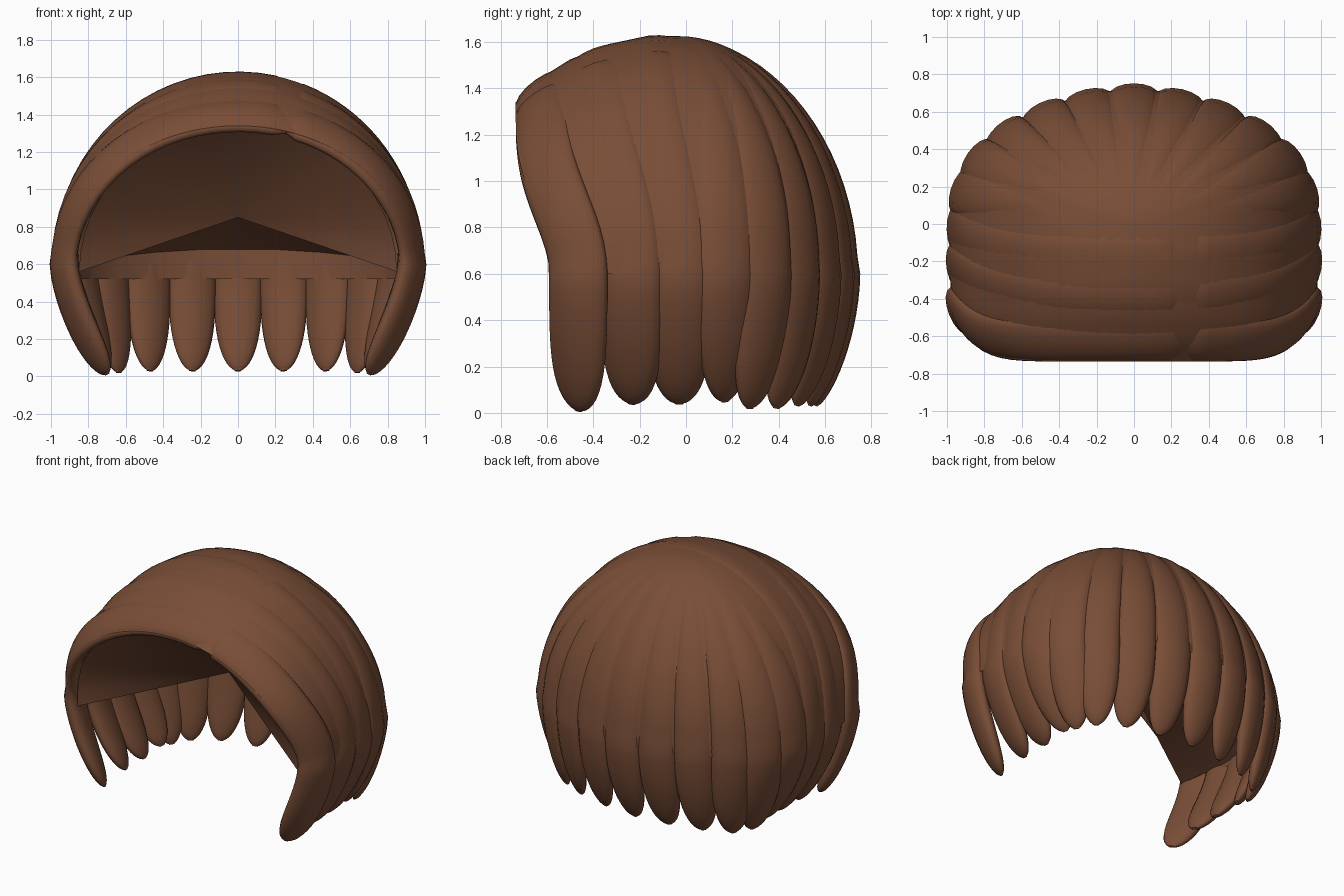
import bpy, bmesh, math
from mathutils import Vector

if "Cube" in bpy.data.objects:
    bpy.data.objects.remove(bpy.data.objects["Cube"])

hair = bpy.data.materials.new("brown_hair")
hair.diffuse_color = (0.19, 0.075, 0.038, 1)
hair.use_nodes = True
hair.node_tree.nodes["Principled BSDF"].inputs["Base Color"].default_value = hair.diffuse_color


def finish(bm, name, angle=60):
    bmesh.ops.remove_doubles(bm, verts=bm.verts, dist=0.0005)
    bmesh.ops.recalc_face_normals(bm, faces=bm.faces)
    me = bpy.data.meshes.new(name)
    bm.to_mesh(me)
    bm.free()
    ob = bpy.data.objects.new(name, me)
    bpy.context.collection.objects.link(ob)
    me.materials.append(hair)
    bpy.ops.object.select_all(action='DESELECT')
    ob.select_set(True)
    bpy.context.view_layer.objects.active = ob
    bpy.ops.object.shade_smooth_by_angle(angle=math.radians(angle))
    return ob


def lerp(a, b, t):
    return a + (b - a) * t


def outward(p):
    # approximate direction away from the head
    b2 = 1.1 if p.y < 0 else 0.55
    return Vector((p.x / 0.9, p.y / b2, max(0, p.z - 0.6))).normalized()


def arc(bx, by, cy, top, t, fan, k=5):
    # point on the arch from the top line (0, cy, top) down to (bx, by, .6)
    s = abs(math.sin(t))
    sx = math.copysign(s ** 1.05 if fan else s, t)
    sy = s ** 1.1 if fan else s ** k
    return Vector((bx * sx, lerp(cy, by, sy), 0.6 + (top - 0.6) * math.cos(t)))


def strand(name, bx, by, cy, top, t0, tip, fan, k=5):
    """One lock: arcs over the dome to (bx, by, .6), then hangs down to the tip."""
    path = []
    nu, nl = 20, 16
    for i in range(nu):
        t = lerp(t0, math.pi / 2, i / nu)
        p = arc(bx, by, cy, top, t, fan, k)
        s = max(0.0, math.sin(t))
        w = lerp(0.035, 0.132, min(1, s * 1.05)) if fan else 0.135
        h = 0.052
        if not fan and i == 0:
            w, h = 0.10, 0.035
        path.append((p, w, h))
    squeeze = 0.26 * (abs(bx) / 0.94) ** 4
    for i in range(nl + 1):
        u = math.sin(i / nl * math.pi / 2)
        fy = 1 - 0.19 * u ** 1.7 if by > 0.25 else 1
        p = Vector((bx * (1 - squeeze * u ** 1.5), by * fy, lerp(0.6, tip, u)))
        r = math.sqrt(max(0.02, 1 - u ** (3.2 if fan else 4.5)))
        path.append((p, (0.132 if fan else 0.137) * r, 0.062 * r))
    bm = bmesh.new()
    rings, n = [], 16
    for i, (p, w, h) in enumerate(path):
        T = (path[min(i + 1, len(path) - 1)][0] - path[max(i - 1, 0)][0]).normalized()
        N = outward(p)
        N = (N - T * N.dot(T)).normalized()
        B = T.cross(N)
        rings.append([bm.verts.new(p + B * w * math.cos(a) + N * h * math.sin(a))
                      for a in (2 * math.pi * j / n for j in range(n))])
    for a, b in zip(rings, rings[1:]):
        for j in range(n):
            bm.faces.new((a[j], a[(j + 1) % n], b[(j + 1) % n], b[j]))
    bm.faces.new(rings[0])
    bm.faces.new(rings[-1])
    finish(bm, name)


# swept front and side locks, starting at a parting right of centre
sweep = [(0.93, -0.465, -0.62, 1.395, 0.01, 9), (0.94, -0.235, -0.38, 1.525, 0.04, 5),
         (0.94, -0.03, -0.16, 1.575, 0.04, 5)]
# locks fanning out from the crown
fan = [(0.92, 0.17, 0.05), (0.84, 0.34, 0.02), (0.69, 0.48, 0.02),
       (0.48, 0.59, 0.03), (0.245, 0.66, 0.03)]
for side, label in ((1, "right"), (-1, "left")):
    for i, (x, y, cy, top, tip, k) in enumerate(sweep):
        strand(f"{label}_swept_lock_{i}", side * x, y, cy, top, side * 0.3, tip, False, k)
    for i, (x, y, tip) in enumerate(fan):
        strand(f"{label}_back_lock_{i}", side * x, y, -0.02, 1.57, 0.03, tip, True)
strand("centre_back_lock", 0, 0.69, -0.02, 1.57, 0.03, 0.03, True)

# smooth dome that fills the grooves between the locks: rows of arches
rows = [(0.92, -0.57, -0.735, 1.34, False), (0.96, -0.47, -0.62, 1.45, False),
        (0.98, -0.36, -0.5, 1.525, False), (0.985, -0.2, -0.34, 1.59, False),
        (0.985, -0.05, -0.16, 1.628, False), (0.975, 0.06, -0.02, 1.625, False)]
rows += [(x * 1.05, y * 1.05, -0.02, 1.625, True) for x, y, _ in fan]
rows.append((0, 0.73, -0.02, 1.625, True))
angles = [lerp(-math.pi / 2, math.pi / 2, j / 48) for j in range(49)]
dense = []
for a, b in zip(rows, rows[1:]):
    for i in range(3):
        dense.append([arc(*a[:4], t, a[4], 8).lerp(arc(*b[:4], t, b[4], 8), i / 3)
                      for t in angles])
dense.append([arc(*rows[-1][:4], t, True) for t in angles])
bm = bmesh.new()
grid = [[bm.verts.new(p) for p in row] for row in dense]
for a, b in zip(grid, grid[1:]):
    for j in range(48):
        bm.faces.new((a[j], a[j + 1], b[j + 1], b[j]))
finish(bm, "hair_dome")

# hollow underside: ceiling fanned from the rim to a point under the crown
rim = []
for i in range(25):
    t = lerp(-math.pi / 2, math.pi / 2, i / 24)
    rim.append((0.85 * math.sin(t), -0.68 + 0.13 * abs(math.sin(t)) ** 7,
                0.56 + 0.79 * math.cos(t)))
back = [(0.88, -0.24), (0.88, -0.03), (0.86, 0.17)] + [(x * 0.92, y * 0.92) for x, y, _ in fan[1:]]
back = back + [(0, 0.62)] + [(-x, y) for x, y in reversed(back)]
rim += [(x, y, 0.55 + 0.13 * max(0, y / 0.62)) for x, y in back]
bm = bmesh.new()
vs = [bm.verts.new(v) for v in rim]
apex = bm.verts.new((0, -0.1, 0.85))
for a, b in zip(vs, vs[1:] + vs[:1]):
    bm.faces.new((a, b, apex))
# inner band closing the gap between the ceiling and the back locks
low = [bm.verts.new((x, y, 0.52)) for x, y in back]
top = vs[25:]
for i in range(len(low) - 1):
    bm.faces.new((top[i], top[i + 1], low[i + 1], low[i]))
finish(bm, "hair_underside", 30)
